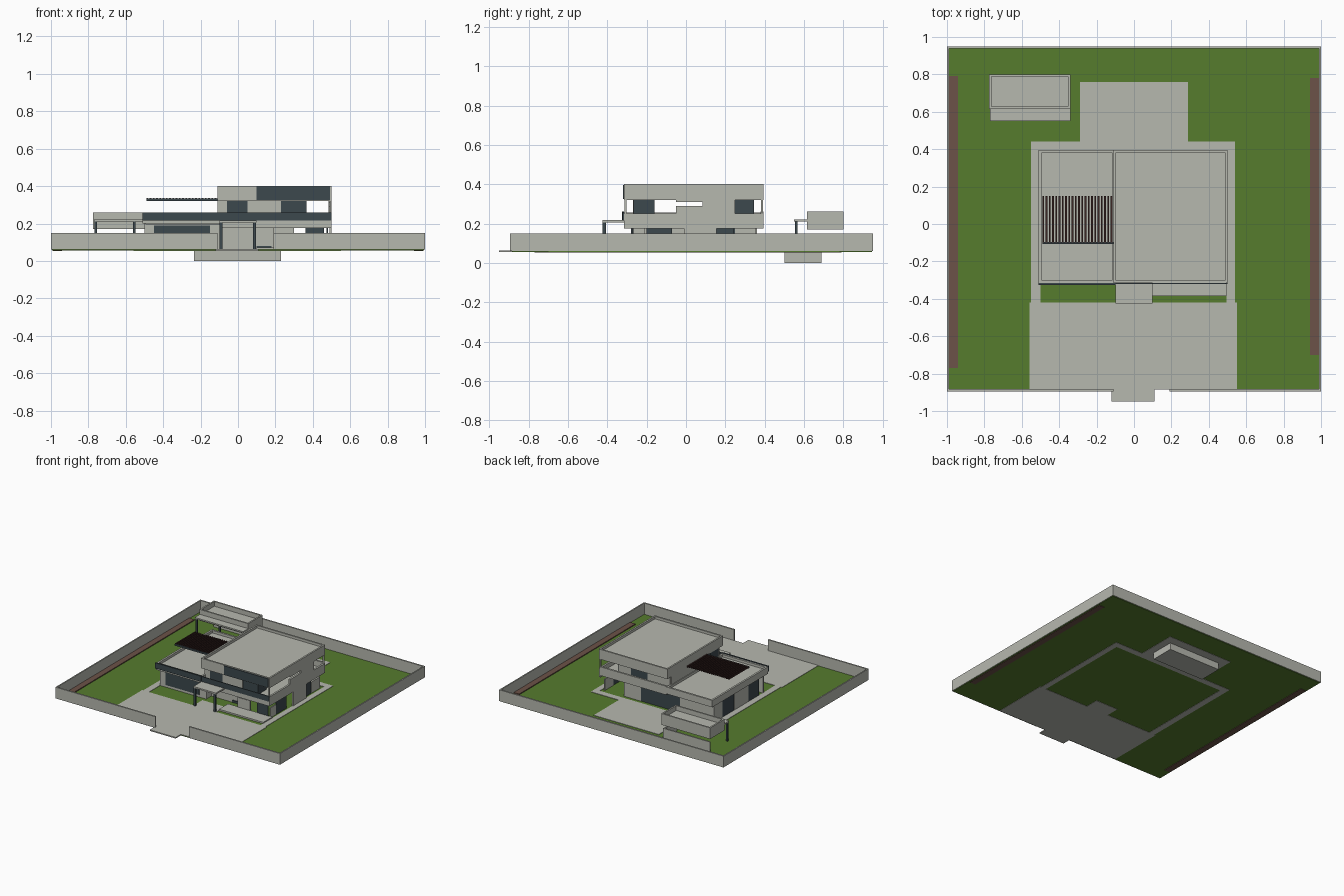
import bpy, bmesh


def colour(name, r, g, b):
    m = bpy.data.materials.new(name)
    m.diffuse_color = (r, g, b, 1)
    return m


GREY = colour("pale concrete", 0.47, 0.48, 0.43)
GRASS = colour("grass green", 0.093, 0.2, 0.027)
DARK = colour("dark slate", 0.045, 0.065, 0.075)
BROWN = colour("planter brown", 0.15, 0.085, 0.065)
WOOD = colour("dark wood", 0.045, 0.02, 0.018)


def boxes(name, mat, *dims):
    """One object from boxes given as (x0, x1, y0, y1, z0, z1)."""
    bm = bmesh.new()
    for x0, x1, y0, y1, z0, z1 in dims:
        for v in bmesh.ops.create_cube(bm, size=1)["verts"]:
            v.co = (x1 if v.co.x > 0 else x0, y1 if v.co.y > 0 else y0,
                    z1 if v.co.z > 0 else z0)
    me = bpy.data.meshes.new(name)
    bm.to_mesh(me)
    bm.free()
    me.materials.append(mat)
    ob = bpy.data.objects.new(name, me)
    bpy.context.collection.objects.link(ob)
    return ob


def ring(x0, x1, y0, y1, z0, z1, t):
    """Four box sides of a rectangular frame."""
    return [(x0, x1, y0, y0 + t, z0, z1), (x0, x1, y1 - t, y1, z0, z1),
            (x0, x0 + t, y0 + t, y1 - t, z0, z1), (x1 - t, x1, y0 + t, y1 - t, z0, z1)]


# plot: lawn, paving, planters and boundary wall
boxes("lawn", GRASS, (-0.995, 0.995, -0.885, 0.945, 0.056, 0.06))
P = (0.054, 0.063)
boxes("house_paving", GREY, (-0.55, -0.5, -0.42, 0.44, *P), (0.495, 0.54, -0.42, 0.44, *P),
      (-0.5, 0.495, 0.39, 0.44, *P), (-0.1, 0.1, -0.42, -0.31, *P))
boxes("driveway", GREY, (-0.56, 0.55, -0.885, -0.42, *P), (-0.12, 0.11, -0.95, -0.885, *P))
boxes("back_patio", GREY, (-0.29, 0.29, 0.44, 0.76, *P))
boxes("pool_basin", GREY, (-0.235, 0.23, 0.5, 0.69, 0.0, 0.06))
boxes("planting_beds", BROWN, (-0.988, -0.94, -0.77, 0.79, 0.052, 0.067),
      (0.94, 0.988, -0.70, 0.78, 0.052, 0.067))
boxes("boundary_wall", GREY, (-1, -0.11, -0.895, -0.883, 0.06, 0.15),
      (0.19, 1, -0.895, -0.883, 0.06, 0.15), (-1, 1, 0.938, 0.95, 0.06, 0.15),
      (-1, -0.99, -0.883, 0.938, 0.06, 0.15), (0.99, 1, -0.883, 0.938, 0.06, 0.15))

# garden building: roof tray, low walls, canopy and posts
boxes("garden_roof_tray", GREY, *ring(-0.775, -0.34, 0.615, 0.8, 0.17, 0.26, 0.012),
      (-0.763, -0.352, 0.627, 0.788, 0.21, 0.222))
boxes("garden_low_walls", GREY, (-0.765, -0.35, 0.78, 0.79, 0.06, 0.14),
      (-0.36, -0.35, 0.63, 0.78, 0.06, 0.14))
boxes("garden_canopy", GREY, (-0.77, -0.34, 0.55, 0.62, 0.21, 0.221))
boxes("garden_posts", DARK, *[(x - 0.007, x + 0.007, 0.553, 0.567, 0.06, 0.21)
                              for x in (-0.76, -0.555)])

# ground floor walls
boxes("ground_walls", GREY,
      (-0.5, -0.1, -0.275, -0.265, 0.06, 0.2), (-0.1, -0.09, -0.275, -0.2, 0.06, 0.2),
      (-0.09, 0.19, -0.21, -0.2, 0.06, 0.2), (0.19, 0.3, -0.275, -0.265, 0.06, 0.15),
      (-0.5, -0.49, -0.08, 0.1, 0.06, 0.2), (-0.5, -0.49, 0.25, 0.36, 0.06, 0.2),
      (0.49, 0.5, -0.01, 0.155, 0.06, 0.19),
      (-0.49, -0.2, 0.35, 0.36, 0.06, 0.2), (0.47, 0.48, -0.27, -0.2, 0.06, 0.14),
      (0.47, 0.48, 0.25, 0.36, 0.06, 0.15), (0.15, 0.3, 0.35, 0.36, 0.06, 0.18))
boxes("ground_windows", DARK,
      (-0.45, -0.15, -0.28, -0.274, 0.08, 0.19), (0.36, 0.46, -0.275, -0.267, 0.06, 0.175),
      (0.1, 0.18, -0.217, -0.209, 0.063, 0.08),
      (-0.497, -0.49, -0.22, -0.08, 0.06, 0.2), (-0.497, -0.49, 0.1, 0.25, 0.06, 0.2),
      (0.472, 0.48, -0.2, -0.07, 0.06, 0.18), (0.472, 0.48, 0.155, 0.245, 0.06, 0.18),
      (-0.2, 0.15, 0.352, 0.358, 0.06, 0.18))
boxes("front_step", GREY, (0.1, 0.495, -0.385, -0.27, 0.06, 0.072))

# first floor deck and parapet bands
boxes("first_floor_slab", GREY, (-0.495, 0.495, -0.305, 0.385, 0.195, 0.215))
boxes("terrace_parapet", GREY, *ring(-0.51, -0.1, -0.315, 0.395, 0.2, 0.255, 0.015))
boxes("terrace_roof", GREY, (-0.496, -0.1, -0.3, 0.381, 0.215, 0.235))
boxes("right_band", GREY, (0.485, 0.5, -0.315, 0.395, 0.175, 0.25),
      (-0.1, 0.485, 0.38, 0.395, 0.19, 0.26), (-0.1, 0.485, -0.315, -0.3, 0.175, 0.245))
boxes("front_parapet_cladding", DARK, (-0.51, -0.1, -0.325, -0.315, 0.215, 0.26),
      (-0.1, 0.5, -0.322, -0.315, 0.215, 0.258))

# entrance canopy on two posts
boxes("entrance_canopy", GREY, (-0.1, 0.1, -0.425, -0.31, 0.205, 0.217))
boxes("entrance_posts", DARK, *[(x - 0.008, x + 0.008, -0.425, -0.408, 0.06, 0.206)
                                for x in (-0.09, 0.087)])

# upper floor walls and windows
Z = (0.215, 0.33)
boxes("upper_walls", GREY,
      (-0.11, -0.06, -0.27, -0.26, *Z), (0.05, 0.23, -0.27, -0.26, *Z),
      (0.485, 0.5, -0.05, 0.085, 0.25, 0.29), (0.485, 0.5, -0.05, 0.085, 0.31, 0.33),
      (0.485, 0.5, 0.085, 0.25, 0.25, 0.33), (-0.11, -0.1, 0.085, 0.34, *Z),
      (-0.11, -0.1, -0.05, 0.085, 0.215, 0.29), (-0.1, 0.1, 0.335, 0.345, *Z),
      (0.25, 0.36, 0.335, 0.345, *Z))
boxes("upper_windows", DARK,
      (-0.06, 0.05, -0.268, -0.261, *Z), (0.23, 0.365, -0.268, -0.261, *Z),
      (0.358, 0.365, -0.261, -0.16, *Z), (-0.108, -0.101, -0.26, -0.16, *Z),
      (0.358, 0.365, 0.25, 0.345, *Z), (0.1, 0.25, 0.337, 0.343, *Z))
boxes("corner_columns", GREY, *[(0.488, 0.498, y - 0.005, y + 0.005, 0.24, 0.33)
                                for y in (-0.308, 0.386)])

# upper roof tray with dark front panel
boxes("upper_roof", GREY, *ring(-0.11, 0.5, -0.315, 0.395, 0.32, 0.4, 0.013),
      (-0.1, 0.49, -0.305, 0.385, 0.325, 0.38))
boxes("roof_front_panel", DARK, (0.1, 0.492, -0.321, -0.314, 0.325, 0.397))

# pergola over the terrace
N = 22
boxes("pergola_slats", WOOD, *[(x - 0.0045, x + 0.0045, -0.1, 0.15, 0.324, 0.336)
                               for x in [-0.485 + i * 0.365 / (N - 1) for i in range(N)]])
boxes("pergola_beam", DARK, (-0.49, -0.11, -0.107, -0.097, 0.32, 0.333))
